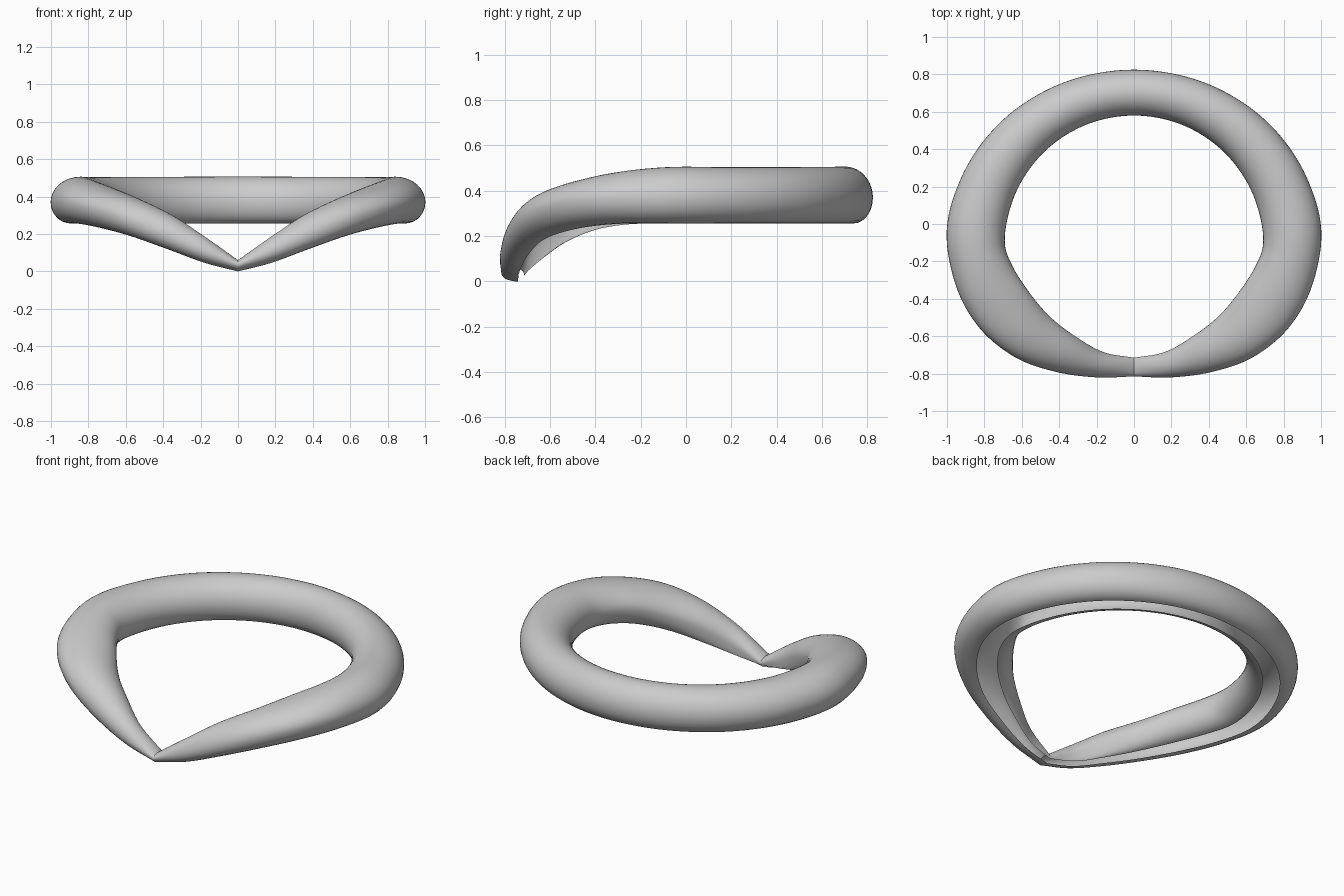
import bpy, bmesh, math
from mathutils import Vector

if "Cube" in bpy.data.objects:
    bpy.data.objects.remove(bpy.data.objects["Cube"])

# Stations of the right half, from the back round to the front tip:
# outer x,y | inner x,y | z of outer, inner, crown | lips: outer fraction, z, inner fraction, z
STATIONS = []
for n in range(5):                      # level, nearly circular back half
    s, c = math.sin(math.radians(22.5 * n)), math.cos(math.radians(22.5 * n))
    STATIONS.append((s, .935 * c - .11, .69 * s, .69 * c - .11,
                     .37, .37, .507 - .001 * n, .65, .256, .32, .256))
STATIONS += [                           # limbs drooping to the front tip
    (.945, -.35, .655, -.215, .367, .365, .485, .64, .254, .31, .252),
    (.835, -.545, .575, -.345, .35, .345, .45, .62, .235, .28, .228),
    (.64, -.71, .45, -.495, .295, .275, .39, .59, .188, .20, .172),
    (.42, -.79, .30, -.61, .21, .195, .302, .49, .115, .11, .105),
    (.20, -.82, .16, -.686, .115, .105, .187, .36, .045, .04, .052),
    (0, -.815, 0, -.715, .035, .032, .06, .27, 0, .05, .02),
]
STEPS, ARC, LIP = 10, 10, 7


def rails(r):
    """Inner lip, inner, crown, outer and outer lip points of one station."""
    o, i = Vector((r[0], r[1], r[4])), Vector((r[2], r[3], r[5]))

    def at(f, z):
        p = i.lerp(o, f)
        return Vector((p.x, p.y, z))
    return [at(r[9], r[10]), i, at(.5, r[6]), o, at(r[7], r[8])]


def spline(p, w, t):
    """Curve between p[1] and p[2]; w holds the three span lengths."""
    v = [(p[k + 1] - p[k]) / w[k] for k in range(3)]
    m1 = (v[0] * w[1] + v[1] * w[0]) / (w[0] + w[1]) * w[1]
    m2 = (v[1] * w[2] + v[2] * w[1]) / (w[1] + w[2]) * w[1]
    return (p[1] * (2 * t ** 3 - 3 * t * t + 1) + m1 * (t ** 3 - 2 * t * t + t)
            + p[2] * (3 * t * t - 2 * t ** 3) + m2 * (t ** 3 - t * t))


def section(li, i, t, o, lo):
    """Arched tube section with an open slot underneath."""
    m = (i + o) / 2
    up = (t - m).normalized()

    def under(side, lip):
        d = lip - side
        v = up * d.dot(up)
        h = d - v
        return [side + h * (1 - math.cos(a)) + v * math.sin(a)
                for a in (math.pi / 2 * k / LIP for k in range(1, LIP + 1))]
    half = [m + (side - m) * math.cos(a) + (t - m) * math.sin(a)
            for side, ks in ((i, range(ARC)), (o, range(ARC, -1, -1)))
            for a in (math.pi / 2 * k / ARC for k in ks)]
    return under(i, li)[::-1] + half + under(o, lo)


# Smooth interpolation of all five rails, mirrored at the back, free at the tip
keys = [rails(r) for r in STATIONS]
before = [Vector((-p.x, p.y, p.z)) for p in keys[1]]
after = [2 * p - q for p, q in zip(keys[-1], keys[-2])]
keys = [before] + keys + [after]
spans = [(b[2] - a[2]).length for a, b in zip(keys, keys[1:])]
rows = []
for s in range(1, len(keys) - 2):
    last = s == len(keys) - 3
    for n in range(STEPS + last):
        rows.append(section(*[spline([keys[s + j][k] for j in (-1, 0, 1, 2)],
                                     spans[s - 1:s + 2], n / STEPS) for k in range(5)]))

# Half shell
bm = bmesh.new()
grid = [[bm.verts.new(p) for p in row] for row in rows]
for v in grid[0] + grid[-1]:
    v.co.x = 0
for a, b in zip(grid, grid[1:]):
    for k in range(len(a) - 1):
        bm.faces.new((a[k], b[k], b[k + 1], a[k + 1]))
mesh = bpy.data.meshes.new("ring_shell")
bm.to_mesh(mesh)
bm.free()
ring = bpy.data.objects.new("ring_shell", mesh)
bpy.context.collection.objects.link(ring)

# Left half by mirroring, crease kept at the front tip
mirror = ring.modifiers.new("Mirror", 'MIRROR')
mirror.use_clip = True
mirror.merge_threshold = .0005
bpy.context.view_layer.objects.active = ring
ring.select_set(True)
bpy.ops.object.modifier_apply(modifier="Mirror")
bpy.ops.object.shade_smooth_by_angle(angle=math.radians(40))
